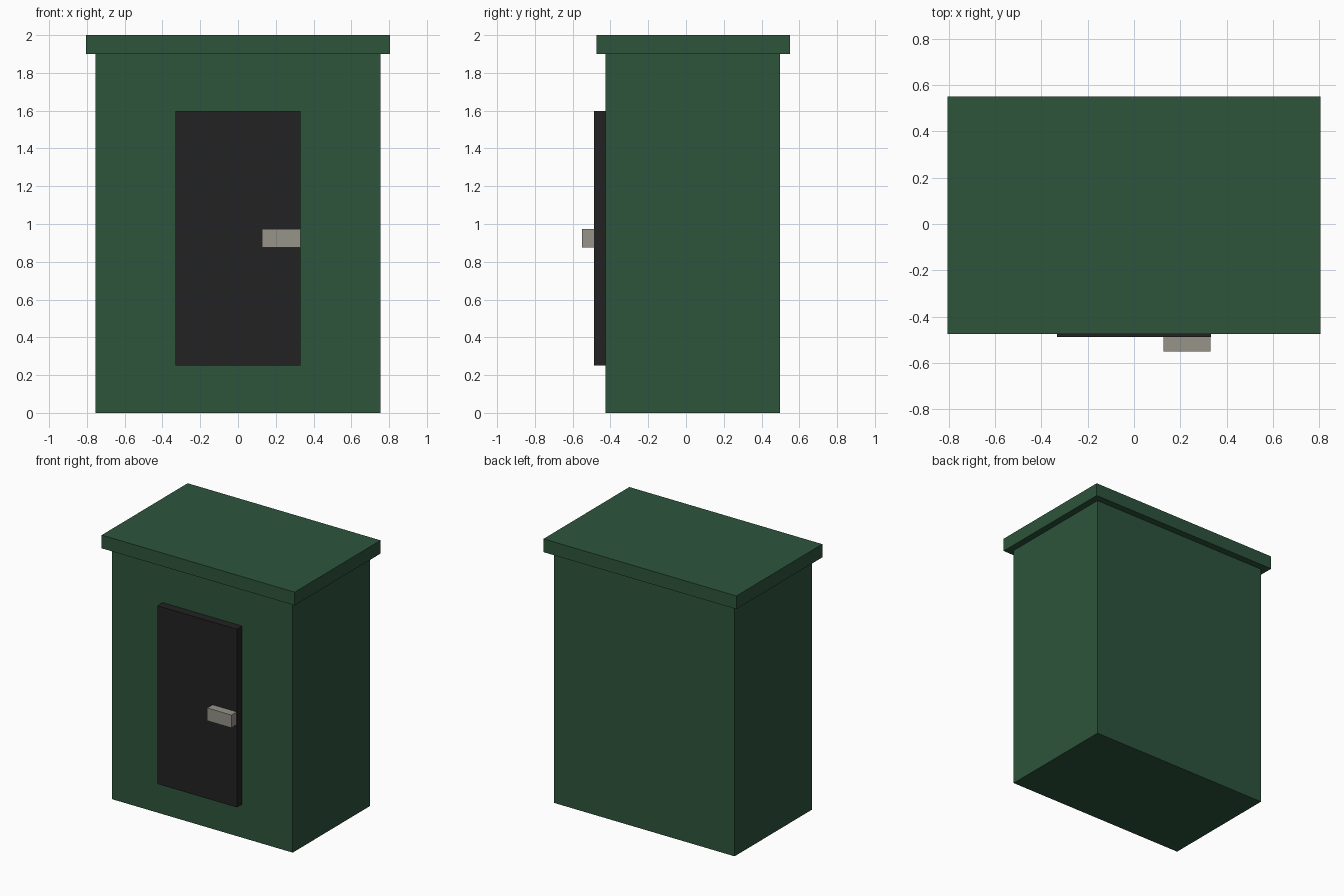
import bpy

if "Cube" in bpy.data.objects:
    bpy.data.objects.remove(bpy.data.objects["Cube"])


def material(name, rgb):
    m = bpy.data.materials.new(name)
    m.diffuse_color = (*rgb, 1.0)
    m.use_nodes = True
    m.node_tree.nodes["Principled BSDF"].inputs["Base Color"].default_value = m.diffuse_color
    return m


def box(name, x, y, z, mat):
    """Axis-aligned box from (min, max) ranges."""
    ranges = (x, y, z)
    bpy.ops.mesh.primitive_cube_add(size=1, location=[(a + b) / 2 for a, b in ranges])
    ob = bpy.context.object
    ob.name = name
    ob.scale = [b - a for a, b in ranges]
    bpy.ops.object.transform_apply(location=False, rotation=False, scale=True)
    ob.data.materials.append(mat)
    return ob


green = material("dark green", (0.026, 0.089, 0.045))
black = material("near black", (0.016, 0.016, 0.016))
grey = material("warm grey", (0.305, 0.292, 0.25))

# Cabinet body and overhanging flat roof
box("cabinet_body", (-0.755, 0.755), (-0.425, 0.498), (0.0, 1.9), green)
box("roof_slab", (-0.806, 0.806), (-0.475, 0.55), (1.9, 2.0), green)

# Raised door with its handle block
box("door", (-0.332, 0.332), (-0.487, -0.425), (0.252, 1.598), black)
box("door_handle", (0.128, 0.33), (-0.55, -0.487), (0.876, 0.973), grey)
